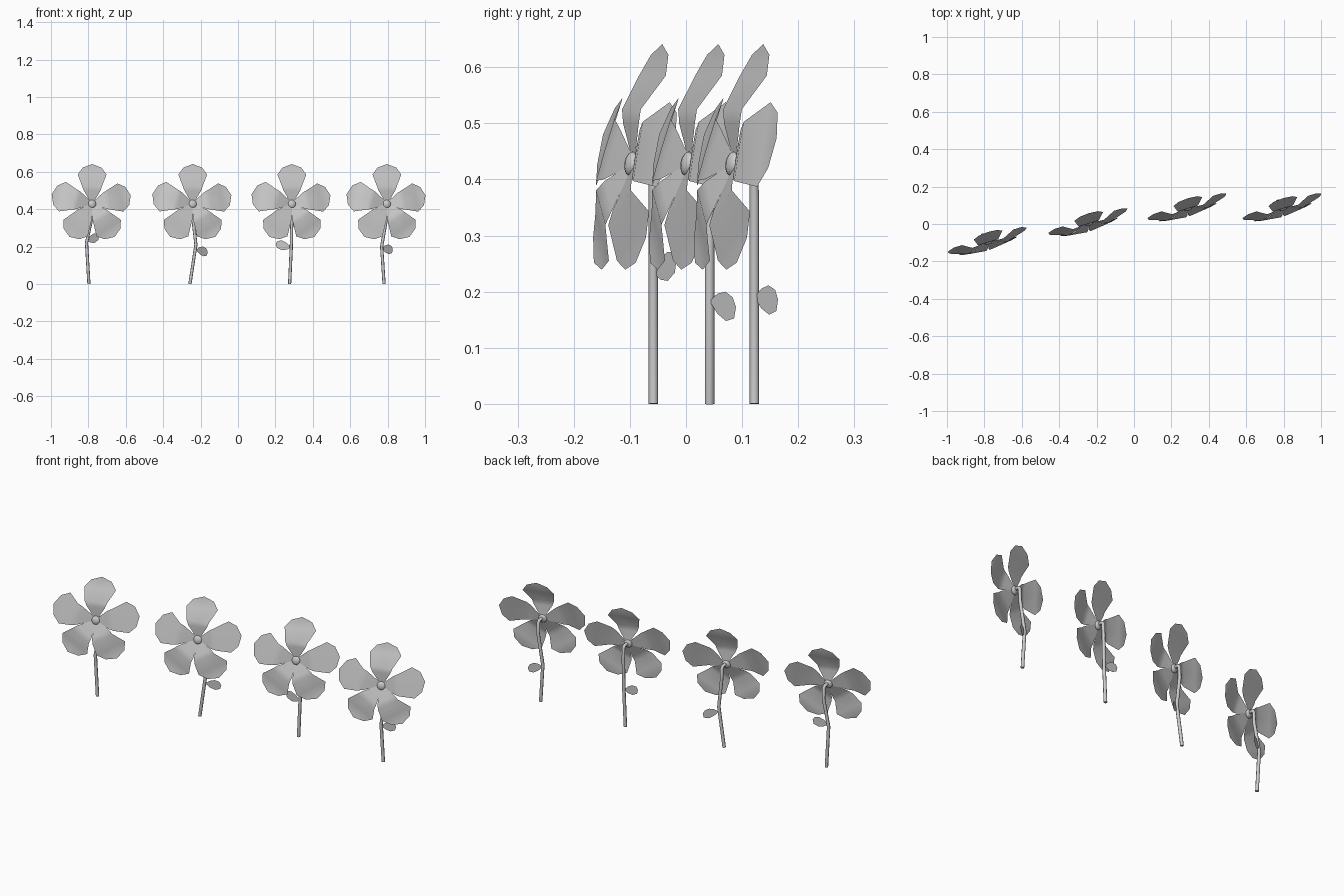
import bpy, math
from mathutils import Vector

if "Cube" in bpy.data.objects:
    bpy.data.objects.remove(bpy.data.objects["Cube"])

def mesh_object(name, verts, faces):
    me = bpy.data.meshes.new(name)
    me.from_pydata(verts, [], faces)
    ob = bpy.data.objects.new(name, me)
    bpy.context.collection.objects.link(ob)
    for p in me.polygons:
        p.use_smooth = True
    return ob

# petal rows: distance from centre, half width, forward bulge
ROWS = [(0.0, 0.004, 0.0), (0.07, 0.045, -0.022), (0.095, 0.054, -0.027),
        (0.155, 0.077, -0.004), (0.192, 0.05, 0.0)]
TIP = (0.211, 0.0)
# petal angle and length scale
PETALS = [(90, 1.0), (12, 1.0), (-56, 1.02), (-124, 1.02), (167, 1.05)]

def lean(x, z, off):
    # flower plane turned to the right and tipped upward
    return 0.31 * x + (0.24 if z > 0 else 0.19) * z + off

def make_petals(name, c):
    verts, faces = [], []
    for deg, s in PETALS:
        ca, sa = math.cos(math.radians(deg)), math.sin(math.radians(deg))
        base = len(verts)

        def add(r, w, off):
            x, z = s * (r * ca - w * sa), s * (r * sa + w * ca)
            verts.append((c[0] + x, c[1] + 0.007 + lean(x, z, off), c[2] + z))

        for r, w, off in ROWS:
            for k in (1, 0, -1):
                add(r, k * w, off)
        add(TIP[0], 0, TIP[1])
        n = len(ROWS)
        for i in range(n - 1):
            for k in range(2):
                a = base + i * 3 + k
                faces.append((a, a + 3, a + 4, a + 1))
        e, t = base + (n - 1) * 3, base + n * 3
        faces += [(e, t, e + 1), (e + 1, t, e + 2)]
    return mesh_object(name, verts, faces)

def make_stem(name, pts):
    cu = bpy.data.curves.new(name, 'CURVE')
    cu.dimensions = '3D'
    cu.bevel_depth = 0.0085
    cu.bevel_resolution = 2
    cu.use_fill_caps = True
    sp = cu.splines.new('POLY')
    sp.points.add(len(pts) - 1)
    for p, co in zip(sp.points, pts):
        p.co = (*co, 1)
    ob = bpy.data.objects.new(name, cu)
    bpy.context.collection.objects.link(ob)

def make_leaf(name, base, tip):
    b, d = Vector(base), Vector(tip) - Vector(base)
    up = Vector((0, 0, 1))
    outline = [(0, 0), (0.3, 0.018), (0.6, 0.026), (0.88, 0.02), (1, 0.004),
               (0.93, -0.017), (0.62, -0.026), (0.3, -0.018)]
    verts = [b + d * t + up * w for t, w in outline]
    mesh_object(name, verts, [tuple(range(len(verts)))])

# centre x, centre y, stem foot x, stem middle (x, z), leaf base z, leaf tip offset
FLOWERS = [
    (-0.780, -0.10, -0.797, (-0.81, 0.22), 0.234, (0.067, 0.041, 0.018)),
    (-0.242, 0.0, -0.257, (-0.225, 0.21), 0.183, (0.063, 0.047, -0.015)),
    (0.288, 0.08, 0.276, (0.285, 0.20), 0.197, (-0.083, -0.002, 0.015)),
    (0.796, 0.08, 0.781, (0.768, 0.20), 0.19, (0.06, 0.042, -0.008)),
]
CZ = 0.43
for i, (cx, cy, fx, (mx, mz), lz, tip) in enumerate(FLOWERS, 1):
    sy = cy + 0.042
    make_petals(f"petals_{i}", (cx, cy, CZ))

    # domed flower centre
    bpy.ops.mesh.primitive_uv_sphere_add(segments=12, ring_count=8, radius=1,
                                         location=(cx, cy + 0.003, CZ - 0.002))
    ob = bpy.context.object
    ob.name = f"flower_centre_{i}"
    ob.scale = (0.022, 0.012, 0.022)
    ob.rotation_euler = (math.radians(-10), 0, math.radians(15))
    bpy.ops.object.shade_smooth()

    # stem rises behind the flower and hooks forward into it
    make_stem(f"stem_{i}", [(fx, sy, 0), (mx, sy, mz), (cx, sy, 0.36),
                            (cx, sy - 0.002, 0.42), (cx, sy - 0.010, 0.43),
                            (cx, cy + 0.008, CZ + 0.001)])
    lb = (mx, sy, lz)
    make_leaf(f"leaf_{i}", lb, [a + b for a, b in zip(lb, tip)])
